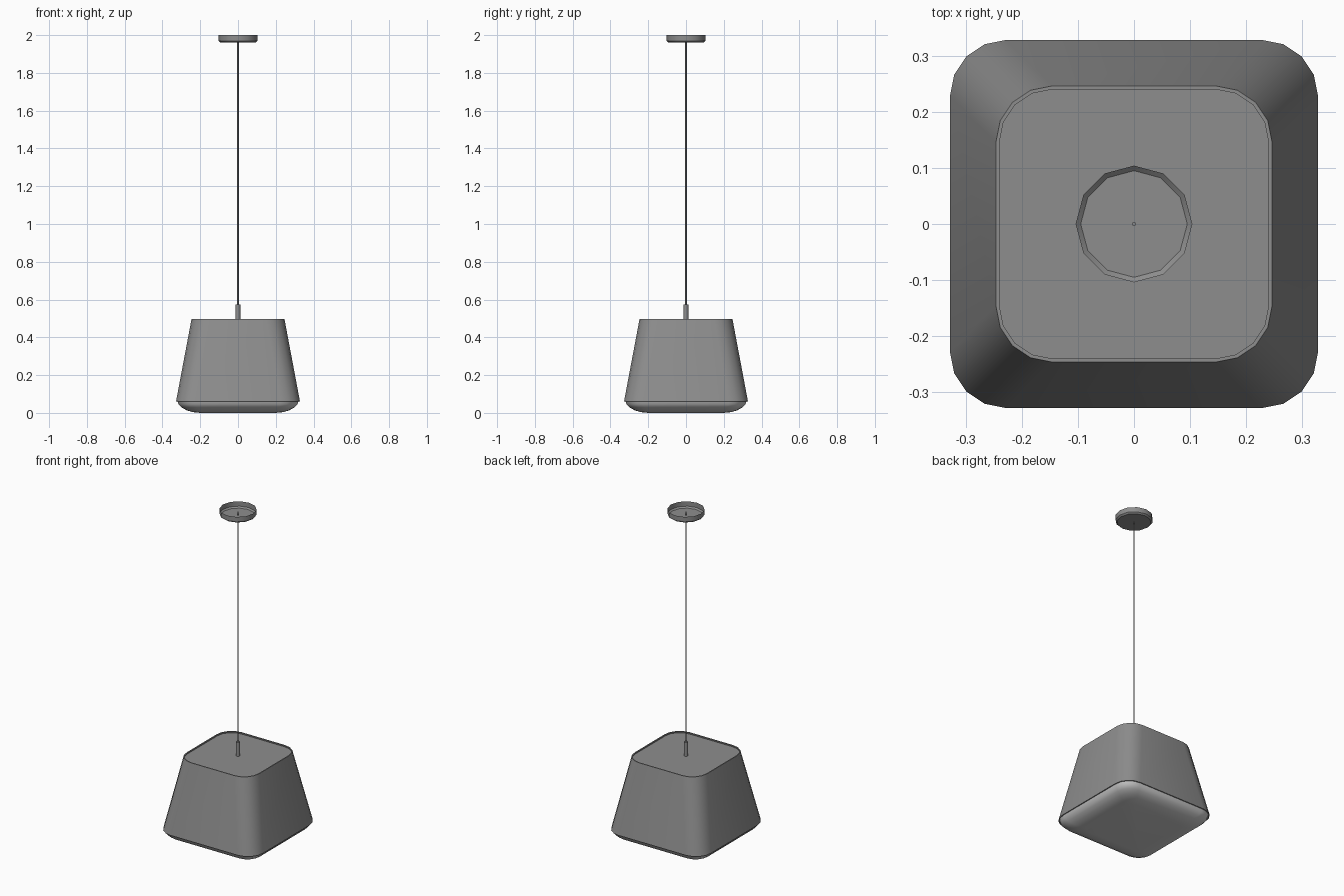
import bpy, bmesh, math

if "Cube" in bpy.data.objects:
    bpy.data.objects.remove(bpy.data.objects["Cube"])

dark = bpy.data.materials.new("dark_grey")
dark.diffuse_color = (0.27, 0.27, 0.27, 1)
dark.use_nodes = True
dark.node_tree.nodes["Principled BSDF"].inputs["Base Color"].default_value = dark.diffuse_color


def rounded_square(half, radius, z, seg=4):
    pts = []
    c = half - radius
    for q, (sx, sy) in enumerate([(1, 1), (-1, 1), (-1, -1), (1, -1)]):
        for i in range(seg + 1):
            a = math.pi / 2 * (q + i / seg)
            pts.append((sx * c + radius * math.cos(a), sy * c + radius * math.sin(a), z))
    return pts


def circle(r, z, n):
    return [(r * math.cos(2 * math.pi * i / n), r * math.sin(2 * math.pi * i / n), z)
            for i in range(n)]


def loft(name, rings, cap_start=False, cap_end=False, closed=False, angle=35, mat=dark):
    bm = bmesh.new()
    loops = [[bm.verts.new(p) for p in ring] for ring in rings]
    pairs = list(zip(loops, loops[1:]))
    if closed:
        pairs.append((loops[-1], loops[0]))
    for a, b in pairs:
        n = len(a)
        for i in range(n):
            j = (i + 1) % n
            bm.faces.new((a[i], a[j], b[j], b[i]))
    if cap_start:
        bm.faces.new(loops[0][::-1])
    if cap_end:
        bm.faces.new(loops[-1])
    bmesh.ops.recalc_face_normals(bm, faces=bm.faces)
    me = bpy.data.meshes.new(name)
    bm.to_mesh(me)
    bm.free()
    if mat:
        me.materials.append(mat)
    ob = bpy.data.objects.new(name, me)
    bpy.context.collection.objects.link(ob)
    bpy.ops.object.select_all(action='DESELECT')
    ob.select_set(True)
    bpy.context.view_layer.objects.active = ob
    bpy.ops.object.shade_smooth_by_angle(angle=math.radians(angle))
    return ob


# Tapered thin-walled shade
loft("shade", [rounded_square(0.328, 0.10, 0.061),
               rounded_square(0.246, 0.10, 0.497),
               rounded_square(0.240, 0.095, 0.497),
               rounded_square(0.322, 0.095, 0.061)], closed=True)

# Panel just below the top rim
loft("top_panel", [rounded_square(0.2425, 0.096, 0.482),
                   rounded_square(0.2415, 0.095, 0.488)], True, True)

# Rounded diffuser under the shade, lighter than the rest
profile = [(0.20, 0.035, 0.0), (0.24, 0.055, 0.004), (0.272, 0.07, 0.014),
           (0.298, 0.082, 0.028), (0.315, 0.09, 0.045), (0.322, 0.095, 0.066)]
loft("diffuser", [rounded_square(*p) for p in profile], cap_start=True, angle=40, mat=None)

# Stem and cord
loft("stem", [circle(0.0125, 0.485, 12), circle(0.0125, 0.573, 12)], True, True)
loft("cord", [circle(0.004, 0.57, 8), circle(0.004, 1.985, 8)], True, True)

# Ceiling cup, open at the top
loft("ceiling_cup", [circle(0.095, 1.962, 12), circle(0.104, 1.970, 12),
                     circle(0.104, 2.0, 12)], cap_start=True)
